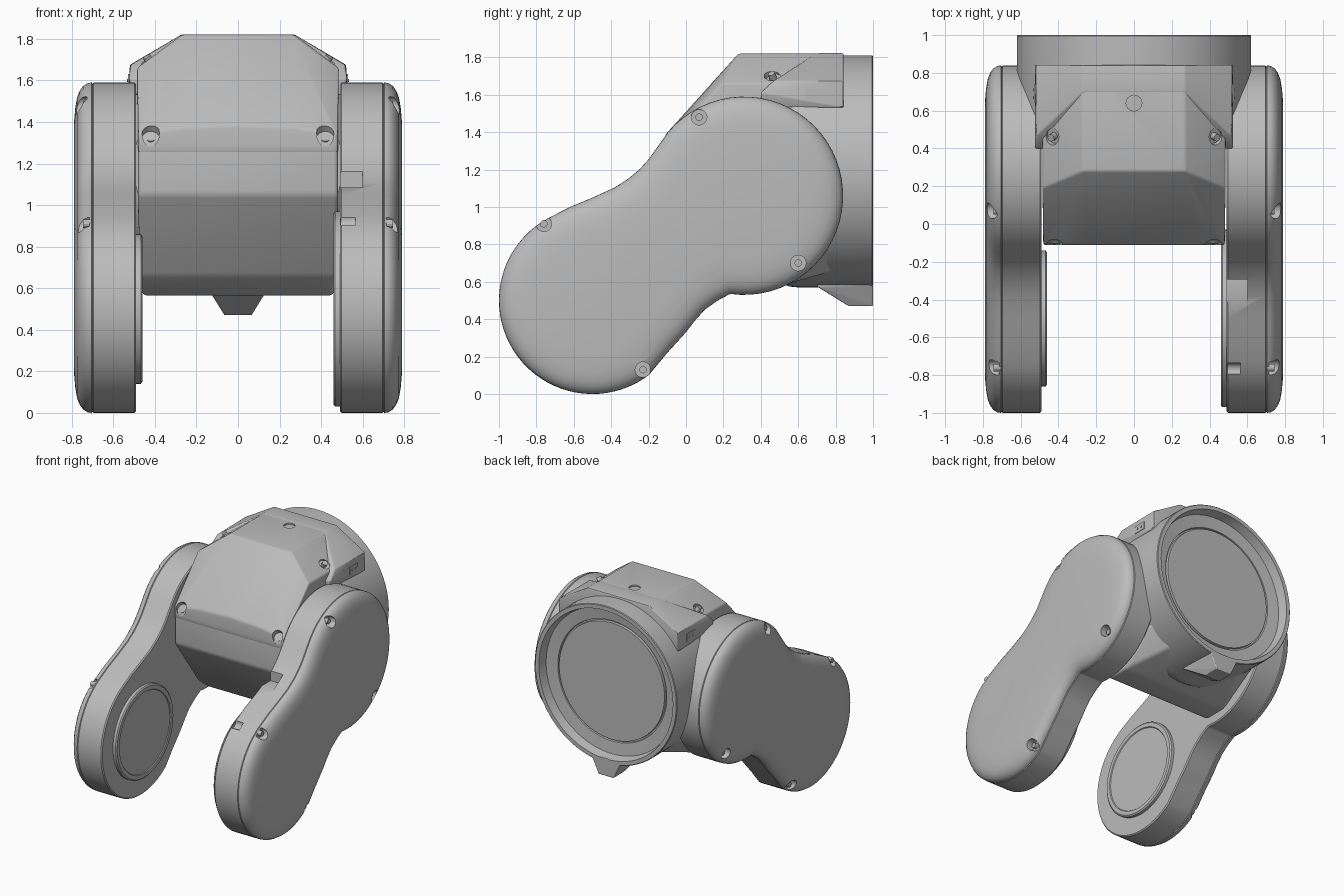
import bpy, bmesh
from math import sin, cos, pi, radians
from mathutils import Vector, Matrix

cube = bpy.data.objects.get("Cube")
if cube:
    bpy.data.objects.remove(cube)

grey = bpy.data.materials.new("light grey")
grey.use_nodes = True
grey.diffuse_color = (0.5, 0.5, 0.5, 1)
grey.node_tree.nodes["Principled BSDF"].inputs["Base Color"].default_value = (0.5, 0.5, 0.5, 1)


def finish(bm, name):
    bmesh.ops.recalc_face_normals(bm, faces=bm.faces)
    me = bpy.data.meshes.new(name)
    bm.to_mesh(me)
    bm.free()
    me.materials.append(grey)
    ob = bpy.data.objects.new(name, me)
    bpy.context.collection.objects.link(ob)
    return ob


def activate(ob):
    bpy.ops.object.select_all(action='DESELECT')
    ob.select_set(True)
    bpy.context.view_layer.objects.active = ob


def smooth(ob, angle=28):
    activate(ob)
    bpy.ops.object.shade_smooth_by_angle(angle=radians(angle))


def loft(name, rings):
    bm = bmesh.new()
    loops = [[bm.verts.new(p) for p in ring] for ring in rings]
    for a, b in zip(loops, loops[1:]):
        for i in range(len(a)):
            j = (i + 1) % len(a)
            bm.faces.new((a[i], a[j], b[j], b[i]))
    bm.faces.new(loops[0])
    bm.faces.new(loops[-1])
    return finish(bm, name)


def hull(name, points, bevel=0.0):
    # points are mirrored across x
    bm = bmesh.new()
    for x, y, z in points:
        for s in ((1, -1) if x else (1,)):
            bm.verts.new((s * x, y, z))
    res = bmesh.ops.convex_hull(bm, input=bm.verts)
    loose = [v for v in bm.verts if not v.link_faces]
    bmesh.ops.delete(bm, geom=loose, context='VERTS')
    bmesh.ops.dissolve_limit(bm, angle_limit=0.02, verts=bm.verts, edges=bm.edges)
    ob = finish(bm, name)
    if bevel:
        mod = ob.modifiers.new("soft edges", 'BEVEL')
        mod.width, mod.segments, mod.limit_method = bevel, 3, 'ANGLE'
        mod.angle_limit = radians(15)
        activate(ob)
        bpy.ops.object.modifier_apply(modifier=mod.name)
    return ob


def add_rod(bm, centre, axis, radius, length, sides=16):
    rot = Vector(axis).to_track_quat('Z', 'Y').to_matrix().to_4x4()
    bmesh.ops.create_cone(bm, cap_ends=True, segments=sides, radius1=radius, radius2=radius,
                          depth=length, matrix=Matrix.Translation(centre) @ rot)


def add_box(bm, centre, size):
    bmesh.ops.create_cube(bm, size=1, matrix=Matrix.Translation(centre) @ Matrix.Diagonal((*size, 1)))


def carve(ob, cutter):
    mod = ob.modifiers.new("recesses", 'BOOLEAN')
    mod.operation, mod.solver, mod.object = 'DIFFERENCE', 'EXACT', cutter
    activate(ob)
    bpy.ops.object.modifier_apply(modifier=mod.name)
    bpy.data.objects.remove(cutter)


def arc(cy, cz, r, start, end, n=40):
    return [(cy + r * cos(radians(start + (end - start) * i / n)),
             cz + r * sin(radians(start + (end - start) * i / n))) for i in range(n + 1)]


# Arm outline: two lobes joined by a curved waist
front_lobe, rear_lobe = (-0.5, 0.5), (0.31, 1.06)
outline = arc(*front_lobe, 0.5, 118, 307)
outline += [(-0.1, 0.22), (-0.05, 0.275), (0, 0.33), (0.05, 0.395), (0.1, 0.45), (0.17, 0.5)]
outline += arc(*rear_lobe, 0.53, -98, 140)
outline += [(-0.15, 1.325), (-0.2, 1.255), (-0.25, 1.2), (-0.31, 1.15),
            (-0.38, 1.105), (-0.5, 1.05), (-0.62, 1.0)]


def inset(points, d):
    out = []
    for i, p in enumerate(points):
        a, b = points[i - 1], points[(i + 1) % len(points)]
        t = (Vector(b) - Vector(a)).normalized()
        out.append((p[0] - d * t.y, p[1] + d * t.x))
    return out


arm_rings = [(0.49, 0.008), (0.498, 0), (0.696, 0), (0.7, 0.006), (0.704, 0), (0.722, 0.002),
             (0.745, 0.016), (0.762, 0.04), (0.774, 0.07), (0.783, 0.12), (0.79, 0.2)]
clips = [(0.07, 1.48), (-0.76, 0.91), (0.6, 0.7), (-0.23, 0.13)]
for side, label in ((1, "left"), (-1, "right")):
    arm = loft(label + "_arm", [[(side * x, y, z) for y, z in inset(outline, d)] for x, d in arm_rings])
    # Clip recesses around the rim
    bm = bmesh.new()
    for y, z in clips:
        add_rod(bm, (side * 0.78, y, z), (1, 0, 0), 0.042, 0.13)
    if side > 0:
        add_rod(bm, (0.53, -0.77, 0.93), (1, 0, 0), 0.035, 0.07)
        add_box(bm, (0.54, -0.36, 1.13), (0.12, 0.13, 0.09))
    carve(arm, finish(bm, "cutter"))
    smooth(arm)
    # Clip screws
    bm = bmesh.new()
    for y, z in clips:
        add_rod(bm, (side * 0.725, y, z), (1, 0, 0), 0.02, 0.04, 12)
    finish(bm, label + "_arm_screws")
    # Mounting pad on the inner face of the front lobe
    radius = 0.47 if side > 0 else 0.36
    pad = [(0.495, radius), (0.468, radius), (0.46, radius - 0.01), (0.46, radius - 0.04),
           (0.466, radius - 0.045)]
    smooth(loft(label + "_pad", [[(side * x, y, z) for y, z in arc(*front_lobe, r, 0, 354.375, 63)]
                                 for x, r in pad]))

# Central body between the arms
body = hull("body", [(0.482, -0.11, 1.25), (0.482, -0.11, 1.05), (0.47, 0.16, 0.66), (0.46, 0.28, 0.565),
                     (0.46, 0.45, 0.565), (0.3, 0.8, 0.66), (0.48, 0.8, 0.82), (0.48, 0.8, 1.5),
                     (0.48, 0.05, 1.5), (0.482, -0.105, 1.3)], 0.02)
smooth(body, 40)

# Hooded cover over the body
cover = hull("cover", [(0.48, -0.112, 1.252), (0.48, -0.11, 1.34), (0, -0.112, 1.385), (0.25, -0.112, 1.375),
                       (0.27, 0.28, 1.82), (0.27, 0.84, 1.82), (0.485, 0.19, 1.66),
                       (0.485, 0.84, 1.66), (0.485, 0.84, 1.252)], 0.012)
rear_cover = hull("rear_cover", [(0.27, 0.7, 1.822), (0.27, 0.842, 1.822), (0.515, 0.47, 1.675),
                                 (0.52, 0.842, 1.675), (0.525, 0.4, 1.61), (0.525, 0.842, 1.53),
                                 (0.5, 0.4, 1.53)], 0.008)
holes = [((0.45, 0.45, 1.73), (0.5, -0.3, 0.8)), ((-0.45, 0.45, 1.73), (-0.5, -0.3, 0.8)),
         ((0.42, -0.1, 1.335), (0, -0.6, 0.8)), ((-0.42, -0.1, 1.335), (0, -0.6, 0.8)),
         ((0, 0.64, 1.82), (0, 0, 1))]
for part in (cover, rear_cover):
    bm = bmesh.new()
    for centre, axis in holes:
        add_rod(bm, centre, axis, 0.042, 0.11)
    carve(part, finish(bm, "cutter"))
    smooth(part)
bm = bmesh.new()
for centre, axis in holes:
    add_rod(bm, Vector(centre) - Vector(axis).normalized() * 0.04, axis, 0.02, 0.04, 12)
finish(bm, "cover_screws")

# Round collar with a recessed end plate, open to the rear
collar = [(0.4, 0.5), (0.45, 0.56), (0.55, 0.615), (0.6, 0.62), (0.995, 0.62), (1.0, 0.615), (1.0, 0.585),
          (0.93, 0.57), (0.92, 0.475), (0.905, 0.472), (0.905, 0.462), (0.925, 0.46)]
smooth(loft("collar", [[(r * cos(2 * pi * i / 96), y, 1.19 + r * sin(2 * pi * i / 96))
                        for i in range(96)] for y, r in collar]))

# Tab under the collar
hull("collar_tab", [(0.13, 0.7, 0.575), (0.12, 1.0, 0.585), (0.065, 0.87, 0.47), (0.065, 1.0, 0.47),
                    (0.11, 0.72, 0.62), (0.11, 1.0, 0.61)], 0.006)

# Small port plates with two pins each
bm = bmesh.new()
for side in (1, -1):
    add_box(bm, (side * 0.525, 0.69, 1.6), (0.008, 0.1, 0.06))
    for dy in (-0.02, 0.02):
        add_rod(bm, (side * 0.53, 0.69 + dy, 1.6), (1, 0, 0), 0.007, 0.008, 8)
finish(bm, "cover_ports")
